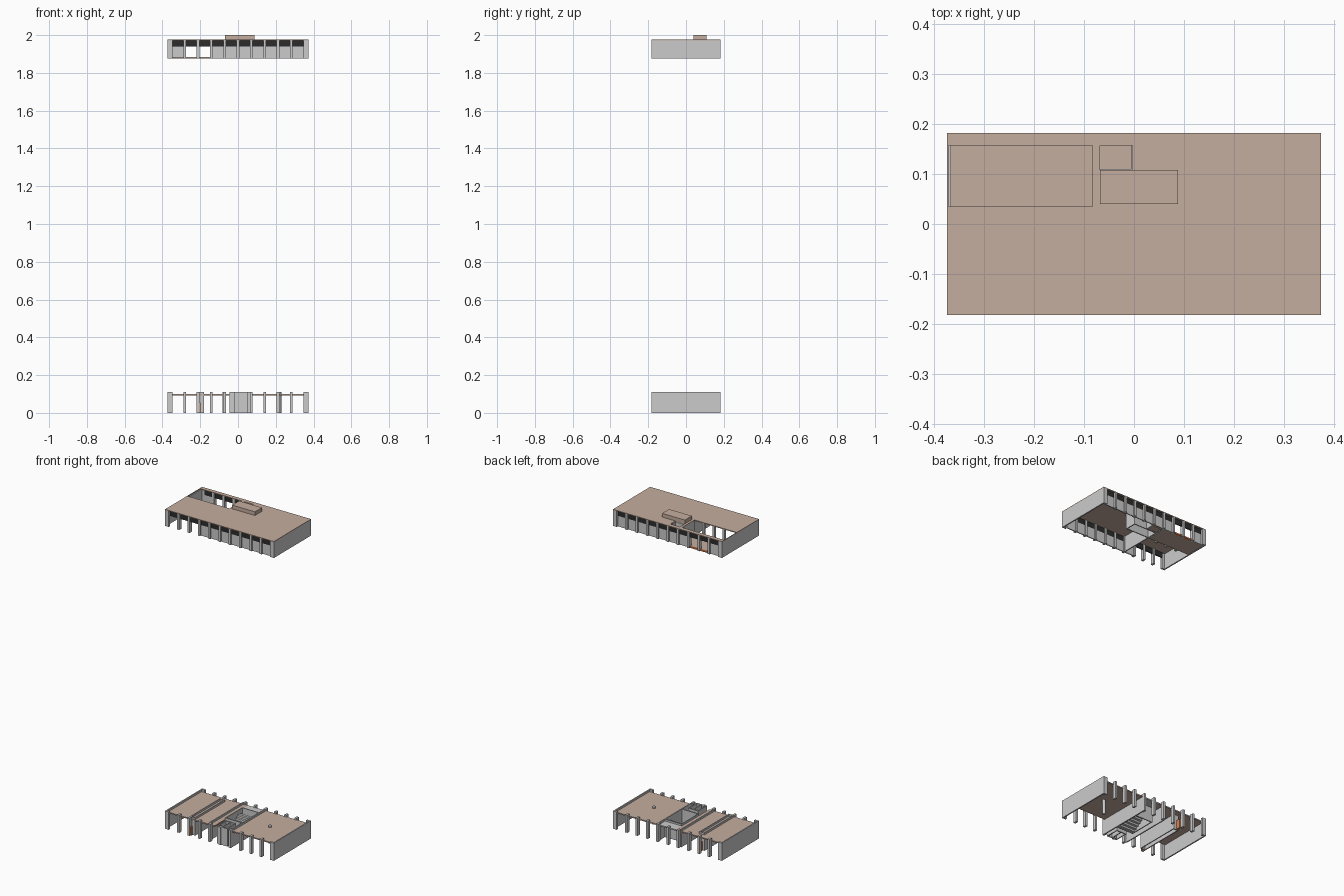
import bpy, bmesh

if "Cube" in bpy.data.objects:
    bpy.data.objects.remove(bpy.data.objects["Cube"])


def mat(name, c):
    m = bpy.data.materials.new(name)
    m.diffuse_color = (*c, 1)
    m.use_nodes = True
    m.node_tree.nodes["Principled BSDF"].inputs["Base Color"].default_value = m.diffuse_color
    return m


TAN = mat("tan_slab", (0.56, 0.42, 0.35))
DARK = mat("dark_glazing", (0.025, 0.025, 0.025))
ORANGE = mat("orange_door", (0.75, 0.22, 0.08))


def boxes(name, items, material=None):
    """One object from axis-aligned boxes (x0, x1, y0, y1, z0, z1)."""
    bm = bmesh.new()
    for x0, x1, y0, y1, z0, z1 in items:
        vs = bmesh.ops.create_cube(bm, size=1)["verts"]
        for v in vs:
            v.co = (x1 if v.co.x > 0 else x0,
                    y1 if v.co.y > 0 else y0,
                    z1 if v.co.z > 0 else z0)
    me = bpy.data.meshes.new(name)
    bm.to_mesh(me)
    bm.free()
    ob = bpy.data.objects.new(name, me)
    bpy.context.collection.objects.link(ob)
    if material:
        me.materials.append(material)
    return ob


X, Y = 0.373, 0.182
BAY = 0.0705
grid = [BAY * (i - 5) for i in range(11)]
C = 0.007  # half column width


def shell(prefix, z0, z1):
    # end walls with short returns at the corners, and the two column rows
    walls, cols = [], []
    for s in (-1, 1):
        xa, xb = sorted((s * X, s * (X - 0.008)))
        walls.append((xa, xb, -Y, Y, z0, z1))
        xa, xb = sorted((s * X, s * (X - 0.026)))
        for t in (-1, 1):
            ya, yb = sorted((t * Y, t * (Y - 0.012)))
            walls.append((xa, xb, ya, yb, z0, z1))
    for t in (-1, 1):
        ya, yb = sorted((t * Y, t * (Y - 0.022)))
        cols += [(x - C, x + C, ya, yb, z0, z1) for x in grid[1:-1]]
    boxes(prefix + "_end_walls", walls)
    boxes(prefix + "_facade_columns", cols)


# ---------- lower storey ----------
G = 0.11
shell("lower", 0, G)
boxes("lower_ceiling", [(-X + 0.008, -0.08, -0.165, 0.165, 0.092, 0.099),
                        (0.075, X - 0.008, -0.165, 0.165, 0.092, 0.099),
                        (-0.08, -0.045, -0.165, 0.165, 0.092, 0.099)], TAN)
# double partition in the left room
boxes("lower_partition", [(-0.217, -0.211, -0.16, 0.13, 0, G),
                          (-0.187, -0.181, -0.16, 0.13, 0, G),
                          (-0.217, -0.181, -0.16, -0.154, 0, G),
                          (-0.217, -0.181, 0.124, 0.13, 0, G)])
boxes("lower_doors", [(-0.204, -0.198, -0.175, -0.162, 0, 0.055),
                      (-0.204, -0.198, 0.132, 0.16, 0, 0.055)], ORANGE)
# central core walls
boxes("lower_core_walls", [(-0.083, -0.076, -0.16, 0.165, 0, G),
                           (0.07, 0.077, -0.16, 0.165, 0, G),
                           (-0.045, 0.07, -0.065, -0.059, 0, G),
                           (-0.045, 0.07, 0.1, 0.106, 0, G),
                           (-0.045, -0.039, -0.065, 0.106, 0, G)])
# nested lift shaft near the front
boxes("lift_shaft", [(-0.02, -0.014, -0.17, -0.09, 0, G),
                     (0.044, 0.05, -0.17, -0.09, 0, G),
                     (-0.02, 0.05, -0.096, -0.09, 0, G),
                     (-0.02, 0.05, -0.176, -0.17, 0, G),
                     (0.012, 0.018, -0.17, -0.096, 0, G)])
# stair flight and landing
N = 8
boxes("stair_steps", [(-0.039, 0.07, -0.055 + i * 0.016, -0.039 + i * 0.016,
                       i * 0.011, (i + 1) * 0.011) for i in range(N)])
boxes("core_landing", [(-0.045, 0.07, 0.106, 0.165, 0.092, 0.099)])
# round column in the right room
bpy.ops.mesh.primitive_cylinder_add(vertices=16, radius=0.009, depth=G,
                                    location=(0.22, 0.0, G / 2))
bpy.context.object.name = "round_column"

# ---------- upper storey ----------
B, M, T = 1.875, 1.94, 1.972
shell("upper", B, T)
# roof with courtyard opening and stair notch
R = (T, 1.977)
boxes("roof", [(-X, X, -Y, 0.035, *R),
               (-X, X, 0.157, Y, *R),
               (-X, -0.37, 0.035, 0.157, *R),
               (-0.083, -0.068, 0.035, 0.157, *R),
               (-0.068, 0.088, 0.035, 0.04, *R),
               (-0.003, 0.088, 0.108, 0.157, *R),
               (0.088, X, 0.035, 0.157, *R)], TAN)
boxes("roof_block", [(-0.068, 0.088, 0.04, 0.108, T, 2.0)], TAN)
boxes("courtyard_floor", [(-0.37, -0.083, 0.035, 0.17, B + 0.002, B + 0.008),
                          (-0.068, -0.003, 0.108, 0.157, B + 0.002, B + 0.008)], TAN)
# dark top band and grey lower panels between the columns
bands, panels = [], []
for i in range(10):
    a, b = grid[i] + C, grid[i + 1] - C
    for t in (-1, 1):
        ya, yb = sorted((t * 0.172, t * 0.166))
        bands.append((a, b, ya, yb, M, T))
        is_open = i < 3 if t < 0 else i in (1, 2)
        if not is_open:
            panels.append((a, b, ya, yb, B, M))
boxes("upper_glazing_band", bands, DARK)
boxes("upper_wall_panels", panels)
boxes("balcony_sill", [(grid[1], grid[3], 0.166, 0.174, B, B + 0.009)], ORANGE)
# courtyard columns, partition and core walls
boxes("courtyard_columns", [(x - C, x + C, 0.02, 0.034, B, T) for x in grid[1:4]])
boxes("upper_partitions", [(-0.083, -0.077, 0.035, 0.166, B, T),
                           (-0.074, -0.068, -0.166, 0.157, B, T),
                           (-0.068, 0.088, 0.036, 0.042, B, T),
                           (0.082, 0.088, 0.04, 0.108, B, T),
                           (-0.068, 0.088, 0.104, 0.11, B, T),
                           (-0.005, 0.001, 0.108, 0.166, B, T)])
